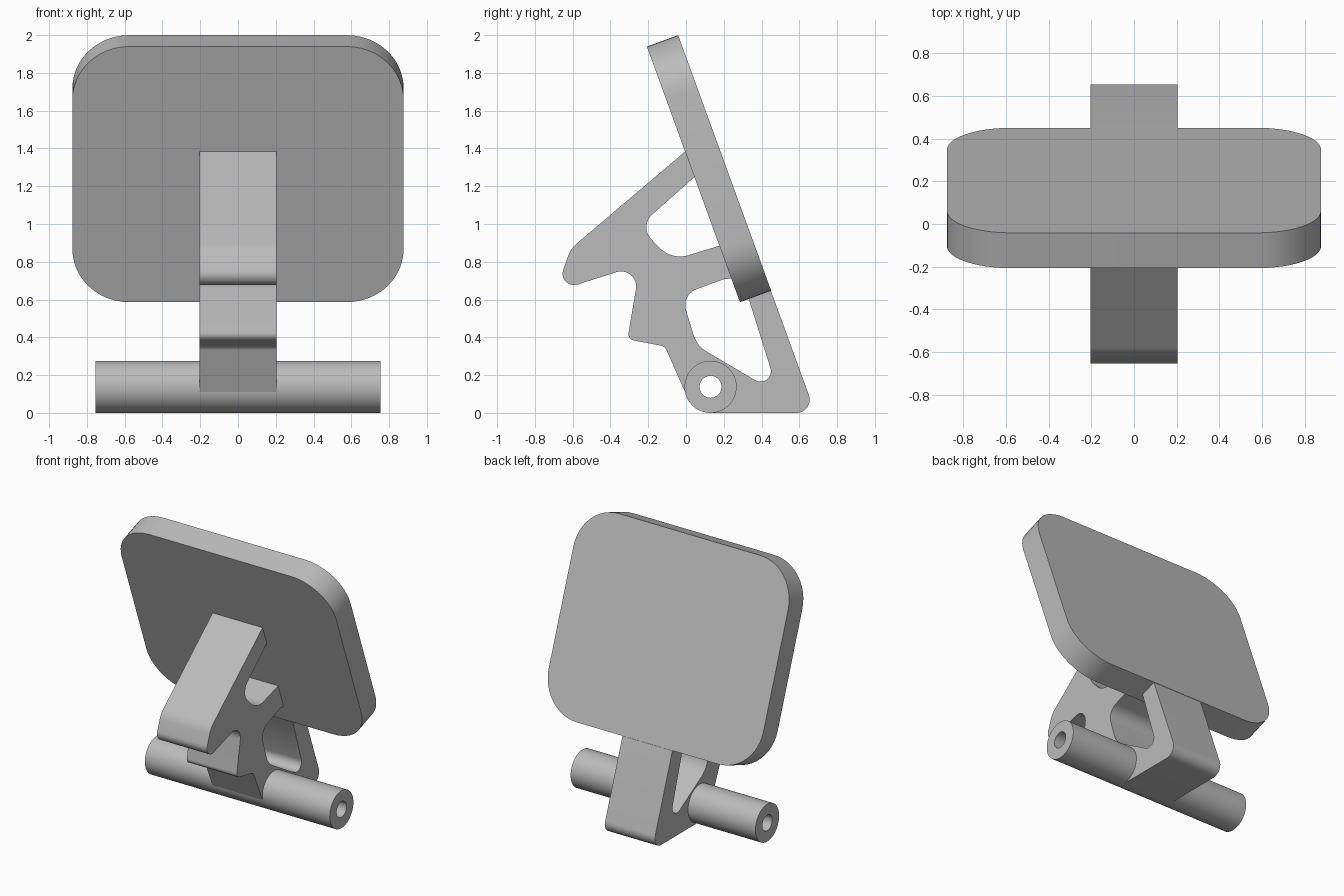
import bpy
import bmesh
from math import pi, radians, cos, sin, tan
from mathutils import Matrix, Vector

cube = bpy.data.objects.get("Cube")
if cube:
    bpy.data.objects.remove(cube, do_unlink=True)

grey = bpy.data.materials.new("plain grey")
grey.use_nodes = True
colour = (0.5, 0.5, 0.5, 1)
grey.diffuse_color = colour
grey.node_tree.nodes["Principled BSDF"].inputs["Base Color"].default_value = colour


def rounded(corners, steps=12):
    """Outline from (x, y, fillet radius) corners."""
    pts = []
    for i, (x, y, r) in enumerate(corners):
        p = Vector((x, y))
        if r == 0:
            pts.append(p)
            continue
        a = (Vector(corners[i - 1][:2]) - p).normalized()
        b = (Vector(corners[(i + 1) % len(corners)][:2]) - p).normalized()
        half = a.angle(b) / 2
        centre = p + (a + b).normalized() * (r / sin(half))
        start = p + a * (r / tan(half)) - centre
        sweep = (pi - 2 * half) * (1 if a.x * b.y - a.y * b.x < 0 else -1)
        for k in range(steps + 1):
            pts.append(centre + Matrix.Rotation(sweep * k / steps, 2) @ start)
    return pts


def circle(x, y, r, n=64):
    return [Vector((x + r * cos(2 * pi * k / n), y + r * sin(2 * pi * k / n)))
            for k in range(n)]


def extrude(name, outlines, half_depth, matrix):
    """Solid from an outer outline and its holes, extruded both ways."""
    curve = bpy.data.curves.new(name, "CURVE")
    curve.dimensions = "2D"
    curve.fill_mode = "BOTH"
    curve.extrude = half_depth
    for pts in outlines:
        spline = curve.splines.new("POLY")
        spline.points.add(len(pts) - 1)
        for point, co in zip(spline.points, pts):
            point.co = (co.x, co.y, 0, 1)
        spline.use_cyclic_u = True
    obj = bpy.data.objects.new(name, curve)
    bpy.context.collection.objects.link(obj)
    obj.matrix_world = matrix
    bpy.ops.object.select_all(action="DESELECT")
    obj.select_set(True)
    bpy.context.view_layer.objects.active = obj
    bpy.ops.object.convert(target="MESH")
    obj = bpy.context.object
    bm = bmesh.new()
    bm.from_mesh(obj.data)
    bmesh.ops.remove_doubles(bm, verts=bm.verts, dist=0.0001)
    bmesh.ops.recalc_face_normals(bm, faces=bm.faces)
    bm.to_mesh(obj.data)
    bm.free()
    obj.data.materials.clear()
    obj.data.materials.append(grey)
    bpy.ops.object.shade_smooth_by_angle(angle=radians(30))
    return obj


# Side profiles are drawn in the y-z plane and extruded along x
side = Matrix(((0, 0, 1, 0), (1, 0, 0, 0), (0, 1, 0, 0), (0, 0, 0, 1)))
bore = circle(0.13, 0.138, 0.058)

# Bracket with two lightening windows
outer = rounded([
    (-0.003, 1.385, 0), (-0.61, 0.87, 0.15), (-0.69, 0.643, 0.06),
    (-0.243, 0.785, 0.08), (-0.31, 0.39, 0.035), (-0.112, 0.352, 0.04),
    (0.044, 0, 0.138), (0.685, 0, 0.07), (0.45, 0.645, 0),
    (0.40, 0.66, 0), (0.06, 1.37, 0)])
upper_window = rounded([
    (0.06, 1.262, 0), (-0.25, 0.987, 0.09), (-0.075, 0.808, 0.15), (0.21, 0.895, 0)])
lower_window = rounded([
    (0.25, 0.713, 0), (0.2, 0.708, 0.1), (-0.025, 0.625, 0.09),
    (0.058, 0.355, 0.15), (0.49, 0.1, 0.055), (0.33, 0.61, 0)])
extrude("bracket", [outer, upper_window, lower_window, bore], 0.204, side)

# Pivot tube
extrude("pivot_tube", [circle(0.13, 0.138, 0.138), bore], 0.755, side)

# Tilted pad with rounded corners
pad = rounded([(x * 0.877, y * 0.72, 0.3)
               for x, y in ((-1, -1), (1, -1), (1, 1), (-1, 1))])
tilt = Matrix.Translation((0, 0.122, 1.293)) @ Matrix.Rotation(radians(110), 4, "X")
extrude("pad", [pad], 0.088, tilt)
